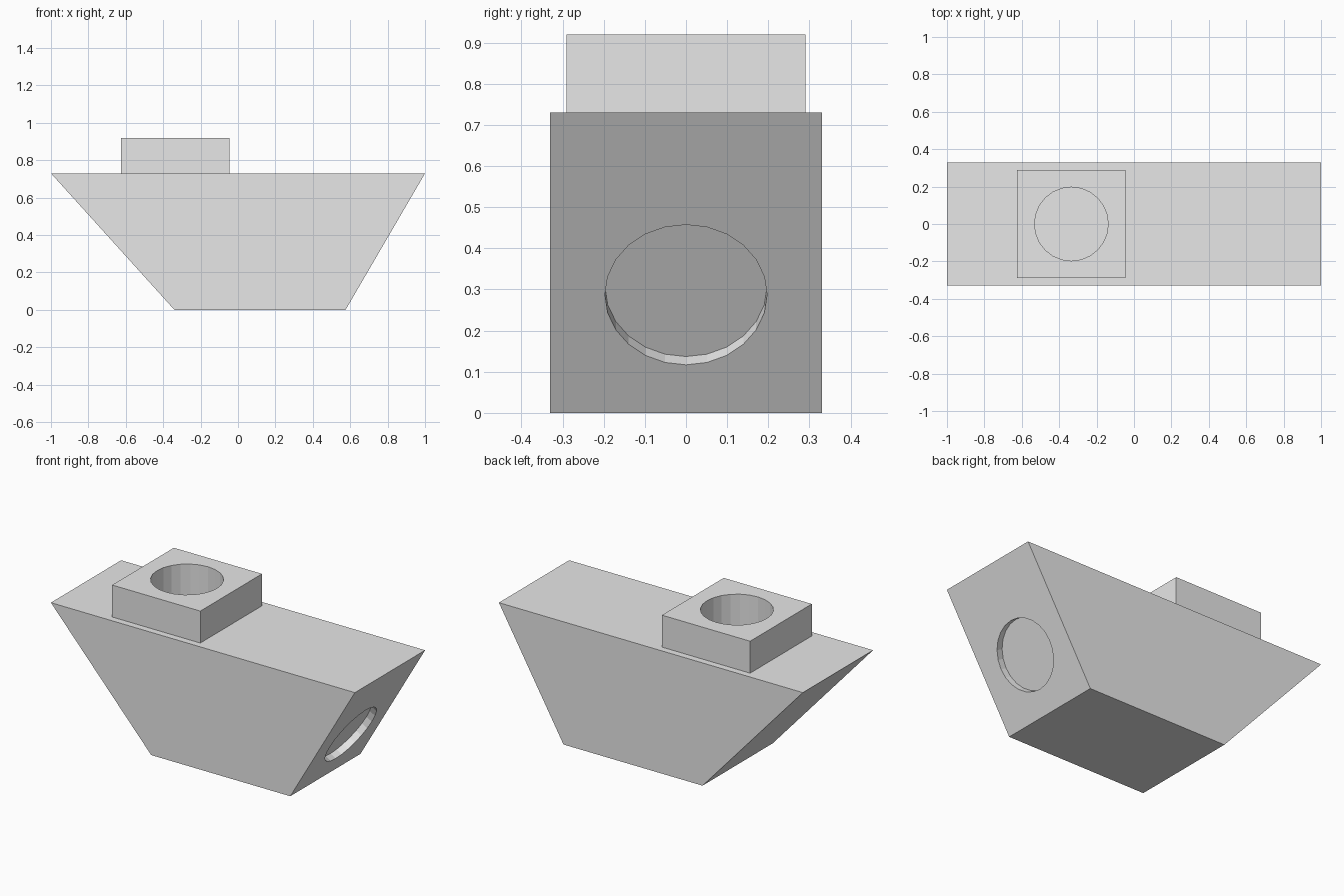
import bpy
import math

cube = bpy.data.objects.get("Cube")
if cube:
    bpy.data.objects.remove(cube, do_unlink=True)

# One plain grey material
GREY = (0.8, 0.8, 0.8, 1.0)
grey = bpy.data.materials.new("plain grey")
grey.use_nodes = True
grey.diffuse_color = GREY
for node in grey.node_tree.nodes:
    if node.type == 'BSDF_PRINCIPLED':
        node.inputs["Base Color"].default_value = GREY


def prism(name, profile, half_depth):
    """Extrude an x-z outline symmetrically along y."""
    n = len(profile)
    verts = [(x, y, z) for y in (-half_depth, half_depth) for x, z in profile]
    faces = [list(range(n)), list(range(2 * n - 1, n - 1, -1))]
    for i in range(n):
        j = (i + 1) % n
        faces.append([j, i, n + i, n + j])
    mesh = bpy.data.meshes.new(name)
    mesh.from_pydata(verts, [], faces)
    mesh.materials.append(grey)
    obj = bpy.data.objects.new(name, mesh)
    bpy.context.collection.objects.link(obj)
    return obj


def cut_round_hole(obj, radius, length, location, tilt=0.0):
    """Subtract a 24-sided cylinder centred on location."""
    bpy.ops.mesh.primitive_cylinder_add(
        vertices=24, radius=radius, depth=length,
        location=location, rotation=(0, tilt, 0))
    cutter = bpy.context.object
    cutter.name = "hole_cutter"
    cutter.hide_render = True
    cutter.data.materials.append(grey)
    mod = obj.modifiers.new("hole", 'BOOLEAN')
    mod.operation = 'DIFFERENCE'
    mod.solver = 'EXACT'
    mod.object = cutter
    bpy.ops.object.select_all(action='DESELECT')
    bpy.context.view_layer.objects.active = obj
    obj.select_set(True)
    bpy.ops.object.modifier_apply(modifier=mod.name)
    bpy.data.objects.remove(cutter, do_unlink=True)


DECK = 0.73
HOLE_RADIUS = 0.197
FOOT_LEFT = 0.575

# Tapered body with a shallow round recess in its left sloping end
body = prism("body", [(-0.34, 0), (FOOT_LEFT, 0), (1, DECK), (-1, DECK)], 0.33)
recess_z = 0.287
recess_x = FOOT_LEFT + (1 - FOOT_LEFT) * recess_z / DECK
cut_round_hole(body, HOLE_RADIUS, 0.08, (recess_x, 0, recess_z),
               math.atan2(DECK, FOOT_LEFT - 1))

# Square collar on the deck with a round bore
x0, x1, top = -0.625, -0.045, 0.92
collar = prism("collar", [(x0, DECK), (x1, DECK), (x1, top), (x0, top)], 0.29)
cut_round_hole(collar, HOLE_RADIUS, 1.0, ((x0 + x1) / 2, 0, DECK))
